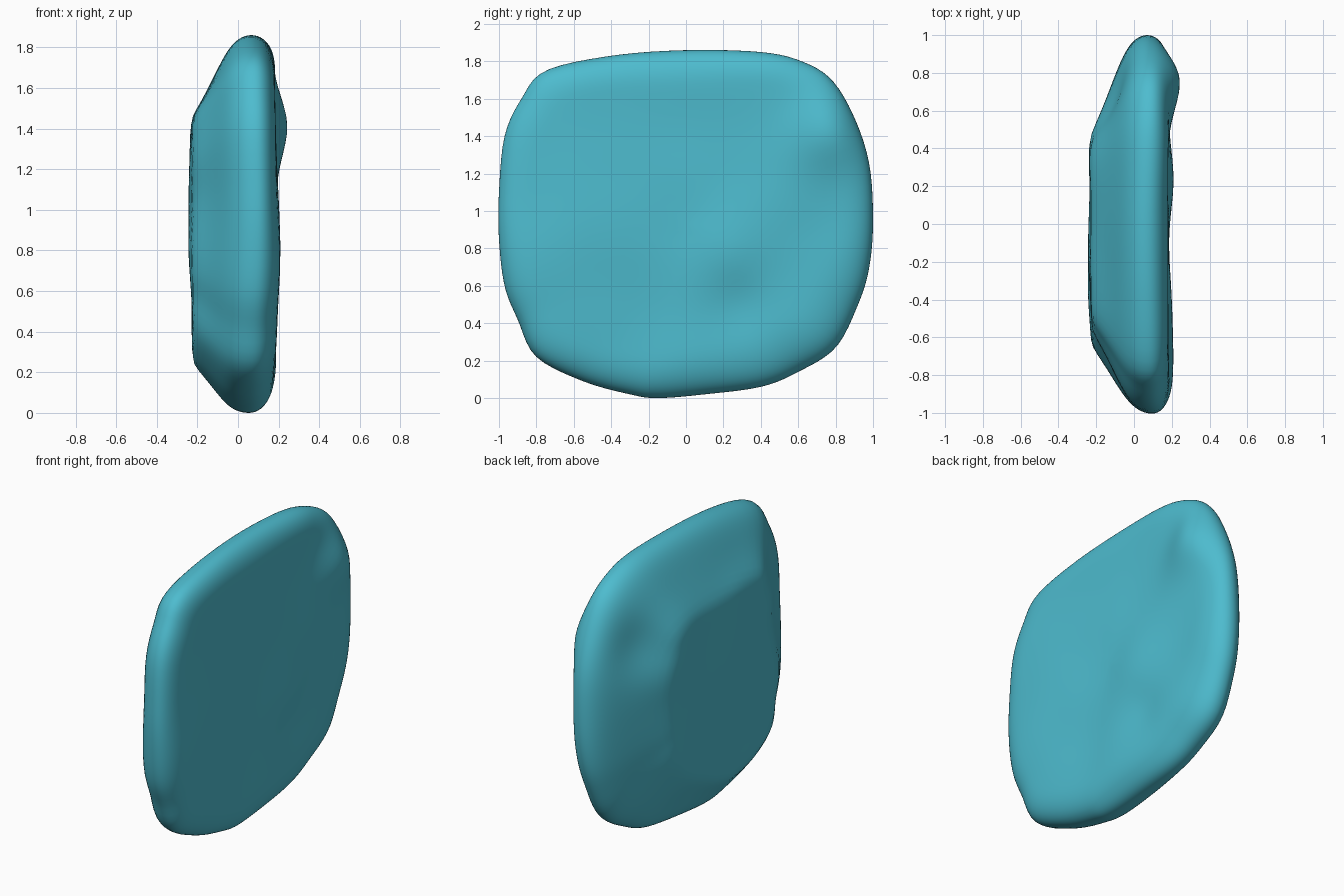
import bpy, bmesh, math
from mathutils import Vector, noise

if "Cube" in bpy.data.objects:
    bpy.data.objects.remove(bpy.data.objects["Cube"])

CY, CZ = 0.0, 0.93      # middle of the slab outline
SEG, RINGS = 120, 30

# outline seen from the right side (y, z)
OUTLINE = [(1, .95), (.98, 1.25), (.9, 1.5), (.78, 1.7), (.62, 1.8), (.4, 1.85), (0, 1.86),
           (-.4, 1.83), (-.75, 1.75), (-.88, 1.6), (-.97, 1.4), (-1, 1.1), (-1, .85),
           (-.97, .6), (-.9, .42), (-.8, .22), (-.55, .09), (-.3, .02), (-.15, .0),
           (.1, .02), (.4, .06), (.6, .14), (.8, .27), (.92, .5), (.98, .7)]

# values by angle in degrees (0 = +y, 90 = up)
BACK_BEVEL = [(0, .54), (25, .54), (45, .52), (65, .43), (90, .42), (125, .4), (152, .46),
              (172, .44), (188, .35), (210, .34), (235, .24), (265, .24), (295, .38), (335, .55)]
FRONT_BEVEL = [(0, .2), (45, .18), (90, .2), (140, .2), (180, .17), (230, .2), (270, .25), (320, .34)]
RIM_X = [(0, .07), (45, .09), (90, .06), (135, .08), (180, .1), (230, .06), (270, .05), (320, .03)]


def lookup(table, deg):
    """Linear lookup in a table that wraps at 360 degrees."""
    deg %= 360
    pts = table + [(table[0][0] + 360, table[0][1])]
    for (a, va), (b, vb) in zip(pts, pts[1:]):
        if a <= deg <= b:
            return va + (vb - va) * (deg - a) / (b - a)
    return table[0][1]


def around(table, deg):
    """Lookup blurred over neighbouring angles."""
    return sum(lookup(table, deg + o) for o in (-12, -6, 0, 6, 12)) / 5


def catmull(u):
    """Point on the closed outline, u in 0..1."""
    n = len(OUTLINE)
    i, t = int(u * n) % n, u * n % 1
    p = [Vector(OUTLINE[(i + k) % n]) for k in (-1, 0, 1, 2)]
    return 0.5 * (2 * p[1] + (p[2] - p[0]) * t + (2 * p[0] - 5 * p[1] + 4 * p[2] - p[3]) * t * t
                  + (3 * p[1] - p[0] - 3 * p[2] + p[3]) * t ** 3)


def bump(y, z, cy, cz, size, height):
    return height * math.exp(-((y - cy) ** 2 + (z - cz) ** 2) / size ** 2)


def rough(y, z, seed):
    return 0.012 * noise.noise(Vector((y * 2.4, z * 2.4, seed)))


def front_face(y, z):
    return (.182 + bump(y, z, .76, 1.42, .19, .065) + bump(y, z, .25, .78, .22, .025)
            - bump(y, z, .28, .5, .16, .02) + bump(y, z, -.65, .85, .35, .028) + rough(y, z, 3))


def back_face(y, z):
    return (-.222 - bump(y, z, .3, 1.25, .3, .022) - bump(y, z, -.3, .9, .4, .022)
            + bump(y, z, .66, 1.38, .18, .045) + bump(y, z, .35, .12, .16, .03) + rough(y, z, 9))


def surface(y, z, deg, d, side):
    """x of one side at distance d from the rim."""
    rim = around(RIM_X, deg)
    if side > 0:        # tight rounded edge
        t = min(1, d / around(FRONT_BEVEL, deg))
        return rim + (front_face(y, z) - rim) * (1 - (1 - t) ** 2.4) ** .47
    # wide sloping chamfer with a blunt start
    t = min(1, d / around(BACK_BEVEL, deg))
    m = .3 + .4 * (1 - t) ** 2
    return rim + (back_face(y, z) - rim) * ((1 - m) * t + m * math.sqrt(1 - (1 - t) ** 2))


# slab: two polar grids sharing the rim
bm = bmesh.new()
rim_pts = [catmull(i / SEG) - Vector((CY, CZ)) for i in range(SEG)]
rim = None
for side in (1, -1):
    rings = []
    for k in range(RINGS, 0, -1):
        s = math.sin(math.pi / 2 * k / RINGS)
        if k == RINGS and rim:
            rings.append(rim)
            continue
        ring = []
        for p in rim_pts:
            deg = math.degrees(math.atan2(p.y, p.x))
            y, z = CY + p.x * s, CZ + p.y * s
            ring.append(bm.verts.new((surface(y, z, deg, (1 - s) * p.length, side), y, z)))
        rings.append(ring)
    rim = rings[0]
    for a, b in zip(rings, rings[1:]):
        for i in range(SEG):
            j = (i + 1) % SEG
            bm.faces.new((a[i], a[j], b[j], b[i]))
    mid = bm.verts.new((front_face(CY, CZ) if side > 0 else back_face(CY, CZ), CY, CZ))
    for i in range(SEG):
        bm.faces.new((rings[-1][i], rings[-1][(i + 1) % SEG], mid))

# soften the bevel creases a little, then rest on the ground
rim_set = set(rim)
inner = [v for v in bm.verts if v not in rim_set]
for _ in range(3):
    bmesh.ops.smooth_vert(bm, verts=inner, factor=.4, use_axis_x=True)
low = min(v.co.z for v in bm.verts)
for v in bm.verts:
    v.co.z -= low
bmesh.ops.recalc_face_normals(bm, faces=bm.faces)
for f in bm.faces:
    f.smooth = True

mesh = bpy.data.meshes.new("stone_slab")
bm.to_mesh(mesh)
bm.free()
slab = bpy.data.objects.new("stone_slab", mesh)
bpy.context.collection.objects.link(slab)

teal = bpy.data.materials.new("teal")
teal.diffuse_color = (.075, .50, .62, 1)
teal.use_nodes = True
teal.node_tree.nodes["Principled BSDF"].inputs["Base Color"].default_value = teal.diffuse_color
mesh.materials.append(teal)
